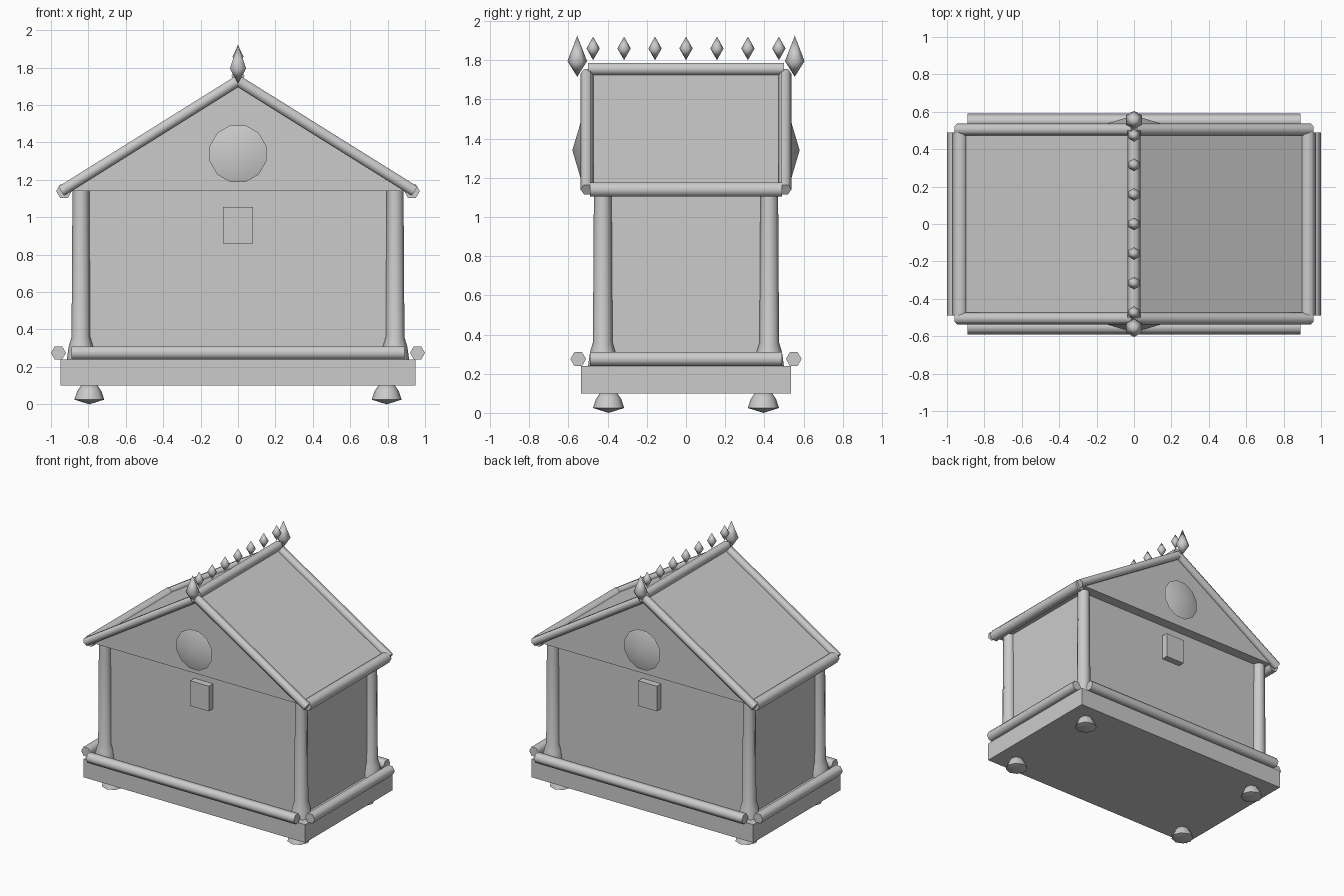
import bpy, bmesh, math
from mathutils import Vector

cube = bpy.data.objects.get("Cube")
if cube:
    bpy.data.objects.remove(cube, do_unlink=True)

grey = bpy.data.materials.new("plain_grey")
grey.use_nodes = True
COLOUR = (0.6, 0.6, 0.6, 1)
grey.diffuse_color = COLOUR
grey.node_tree.nodes["Principled BSDF"].inputs["Base Color"].default_value = COLOUR


def finish(name, bm, smooth=None):
    bmesh.ops.recalc_face_normals(bm, faces=bm.faces)
    mesh = bpy.data.meshes.new(name)
    bm.to_mesh(mesh)
    bm.free()
    mesh.materials.append(grey)
    ob = bpy.data.objects.new(name, mesh)
    bpy.context.collection.objects.link(ob)
    if smooth:
        bpy.ops.object.select_all(action='DESELECT')
        ob.select_set(True)
        bpy.context.view_layer.objects.active = ob
        bpy.ops.object.shade_smooth_by_angle(angle=math.radians(smooth))
    return ob


def box(name, half_x, half_y, z0, z1, y=0):
    bm = bmesh.new()
    bmesh.ops.create_cube(bm, size=1)
    for v in bm.verts:
        v.co = (v.co.x * 2 * half_x, y + v.co.y * 2 * half_y,
                z0 + (v.co.z + 0.5) * (z1 - z0))
    return finish(name, bm)


def turned(name, start, axis, profile, sides, smooth=65, phase=0):
    """Sweep (radius, distance) pairs around an axis; radius 0 makes a tip."""
    start, axis = Vector(start), Vector(axis).normalized()
    ref = Vector((0, 0, 1)) if abs(axis.z) < 0.9 else Vector((1, 0, 0))
    u = axis.cross(ref).normalized()
    w = axis.cross(u)
    bm = bmesh.new()
    rings = []
    for r, d in profile:
        centre = start + axis * d
        angles = [phase + math.tau * i / sides for i in range(sides if r else 1)]
        rings.append([bm.verts.new(centre + r * (u * math.cos(a) + w * math.sin(a)))
                      for a in angles])
    for lo, hi in zip(rings, rings[1:]):
        for i in range(sides):
            j = (i + 1) % sides
            corners = [lo[i % len(lo)], lo[j % len(lo)], hi[j % len(hi)], hi[i % len(hi)]]
            bm.faces.new(list(dict.fromkeys(corners)))
    for ring in (rings[0], rings[-1]):
        if len(ring) > 1:
            bm.faces.new(ring)
    return finish(name, bm, smooth)


def bar(name, a, b, radius):
    a, b = Vector(a), Vector(b)
    return turned(name, a, b - a, [(radius, 0), (radius, (b - a).length)], 6)


# Plinth and body
box("plinth", 0.95, 0.535, 0.10, 0.24)
box("body", 0.84, 0.42, 0.24, 1.14)

# Solid gabled roof
bm = bmesh.new()
ends = [[bm.verts.new((x, y, z)) for x, z in ((-0.93, 1.14), (0.93, 1.14), (0, 1.73))]
        for y in (-0.5, 0.5)]
for ring in ends:
    bm.faces.new(ring)
for i in range(3):
    j = (i + 1) % 3
    bm.faces.new((ends[0][i], ends[0][j], ends[1][j], ends[1][i]))
finish("roof", bm)
bar("ridge_bar", (0, -0.5, 1.755), (0, 0.5, 1.755), 0.035)

# Feet, corner posts and sloping roof trim
foot = [(0, 0), (0.08, 0.025), (0.065, 0.07), (0.045, 0.1)]
post = [(0.075, 0), (0.065, 0.07), (0.05, 0.12), (0.045, 0.9)]
for sx, side in ((1, "left"), (-1, "right")):
    for sy, end in ((-1, "front"), (1, "back")):
        tag = f"{end}_{side}"
        turned("foot_" + tag, (sx * 0.795, sy * 0.395, 0), (0, 0, 1), foot, 8)
        turned("post_" + tag, (sx * 0.84, sy * 0.425, 0.24), (0, 0, 1), post, 8)
        bar("gable_trim_" + tag, (sx * 0.945, sy * 0.505, 1.14),
            (0, sy * 0.505, 1.73), 0.033)
    bar("base_rail_" + side, (sx * 0.96, -0.49, 0.275), (sx * 0.96, 0.49, 0.275), 0.04)
    bar("eave_bar_" + side, (sx * 0.93, -0.49, 1.14), (sx * 0.93, 0.49, 1.14), 0.042)

# Front and back rails, bosses, plaques and end finials
for s, end in ((-1, "front"), (1, "back")):
    bar("base_rail_" + end, (-0.89, s * 0.55, 0.275), (0.89, s * 0.55, 0.275), 0.04)
    turned("gable_boss_" + end, (0, s * 0.49, 1.34), (0, s, 0),
           [(0, 0), (0.157, 0.045), (0, 0.09)], 12, 30, math.pi / 12)
    box("plaque_" + end, 0.08, 0.03, 0.86, 1.055, s * 0.44)
    turned("end_finial_" + end, (0, s * 0.555, 1.715), (0, 0, 1),
           [(0, 0), (0.05, 0.08), (0, 0.21)], 6)

# Row of small finials over the ridge
for i in range(-3, 4):
    turned(f"ridge_finial_{i + 4}", (0, i * 0.158, 1.80), (0, 0, 1),
           [(0, 0), (0.034, 0.06), (0, 0.12)], 6)
